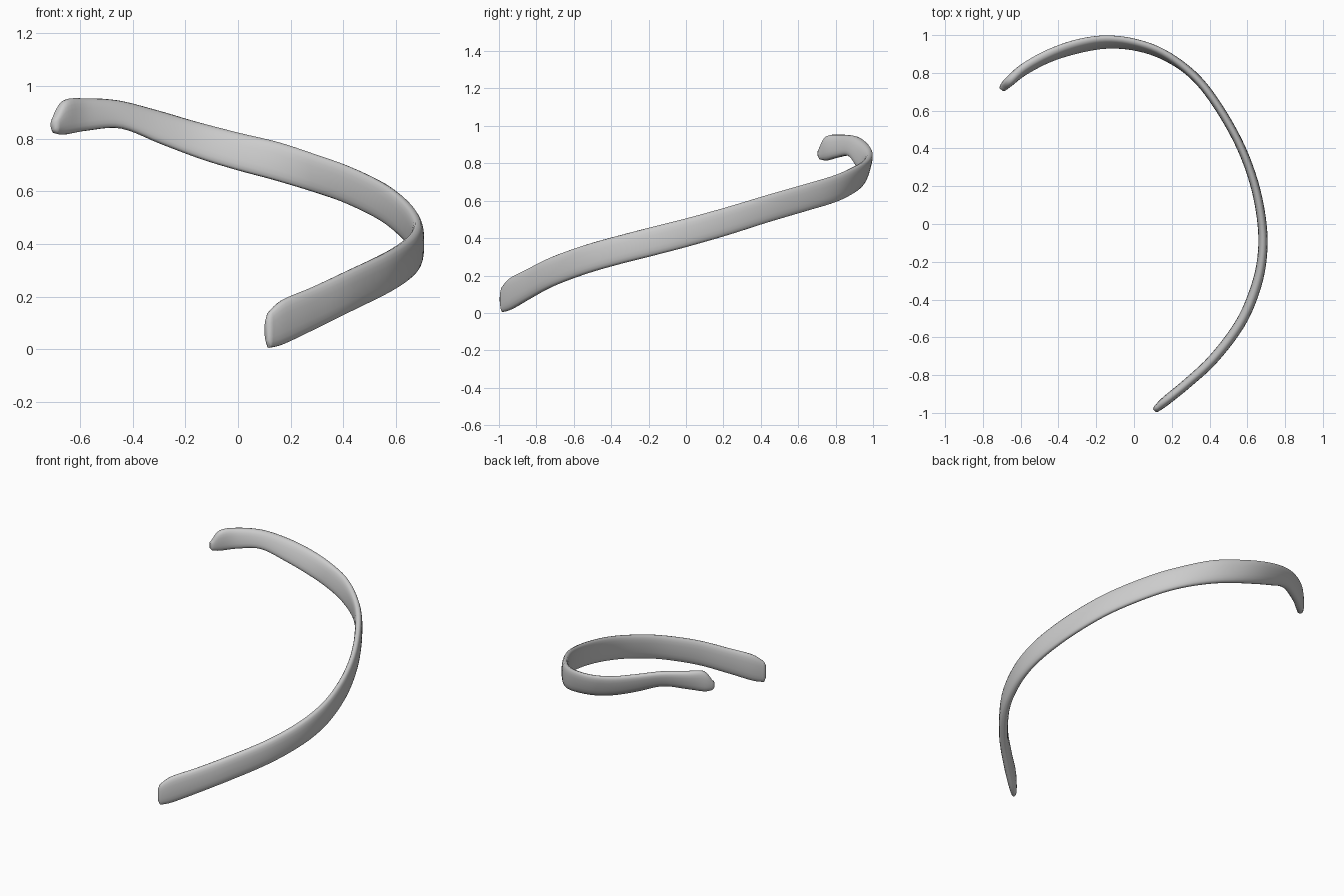
import bpy
import bmesh
import math
from mathutils import Vector

cube = bpy.data.objects.get("Cube")
if cube:
    bpy.data.objects.remove(cube, do_unlink=True)

# Bone grey material
grey = bpy.data.materials.new("bone_grey")
grey.use_nodes = True
colour = (0.6, 0.6, 0.6, 1.0)
grey.diffuse_color = colour
shader = next(n for n in grey.node_tree.nodes if n.type == "BSDF_PRINCIPLED")
shader.inputs["Base Color"].default_value = colour

# Stations along the rib: x, y, bottom, top, thickness, outward lean of the top
stations = [
    (-.695, .72, .82, .885, .04, 0),
    (-.66, .755, .815, .945, .054, 0),
    (-.58, .82, .83, .953, .056, .01),
    (-.45, .89, .838, .945, .056, .015),
    (-.3, .94, .78, .907, .056, .02),
    (-.15, .963, .725, .862, .052, .02),
    (0, .95, .68, .822, .05, .015),
    (.15, .9, .64, .786, .048, .01),
    (.3, .8, .593, .738, .046, 0),
    (.42, .66, .55, .695, .045, 0),
    (.55, .44, .485, .632, .045, 0),
    (.635, .22, .415, .566, .046, 0),
    (.678, 0, .352, .505, .048, 0),
    (.678, -.18, .305, .46, .05, 0),
    (.64, -.35, .262, .416, .054, 0),
    (.56, -.53, .21, .366, .055, 0),
    (.42, -.715, .14, .3, .054, 0),
    (.28, -.845, .07, .235, .052, 0),
    (.17, -.935, .018, .188, .05, 0),
    (.117, -.98, .005, .14, .036, 0),
]


def spline(a, b, c, d, t):
    """Smooth blend from station b to station c."""
    return [0.5 * (2 * q + (r - p) * t + (2 * p - 5 * q + 4 * r - s) * t * t
                   + (3 * q - p - 3 * r + s) * t ** 3)
            for p, q, r, s in zip(a, b, c, d)]


def soft_power(value, exponent):
    return math.copysign(abs(value) ** exponent, value)


# Resample the stations into a smooth path
steps = 5
path = []
last = len(stations) - 1
for i in range(last):
    four = [stations[min(max(i + k, 0), last)] for k in (-1, 0, 1, 2)]
    path += [spline(*four, j / steps) for j in range(steps)]
path.append(list(stations[last]))


def heading(i):
    a, b = path[max(i - 1, 0)], path[min(i + 1, len(path) - 1)]
    return Vector((b[0] - a[0], b[1] - a[1], 0)).normalized()


# Sweep a flattened oval section along the path
sides = 20
bm = bmesh.new()


def add_ring(station, direction, scale=1.0, shift=0.0):
    x, y, low, high, thick, lean = station
    outward = Vector((-direction.y, direction.x, 0))
    centre = Vector((x, y, (low + high) / 2)) + direction * shift
    ring = []
    for k in range(sides):
        angle = math.tau * k / sides
        across = soft_power(math.cos(angle), 0.75) * thick / 2
        rise = soft_power(math.sin(angle), 0.8)
        offset = outward * (across + lean * rise) * scale
        offset.z = rise * (high - low) / 2 * scale
        ring.append(bm.verts.new(centre + offset))
    return ring


end = len(path) - 1
rings = [add_ring(path[0], heading(0), 0.6, -0.012)]
rings += [add_ring(p, heading(i)) for i, p in enumerate(path)]
rings.append(add_ring(path[end], heading(end), 0.6, 0.012))
for first, second in zip(rings, rings[1:]):
    for k in range(sides):
        n = (k + 1) % sides
        bm.faces.new((first[k], first[n], second[n], second[k]))
bm.faces.new(rings[0])
bm.faces.new(rings[-1])
bmesh.ops.recalc_face_normals(bm, faces=bm.faces)

mesh = bpy.data.meshes.new("rib_bone")
bm.to_mesh(mesh)
bm.free()
mesh.materials.append(grey)
rib = bpy.data.objects.new("rib_bone", mesh)
bpy.context.collection.objects.link(rib)

# Smooth shading
bpy.context.view_layer.objects.active = rib
rib.select_set(True)
bpy.ops.object.shade_smooth_by_angle(angle=math.radians(60))
